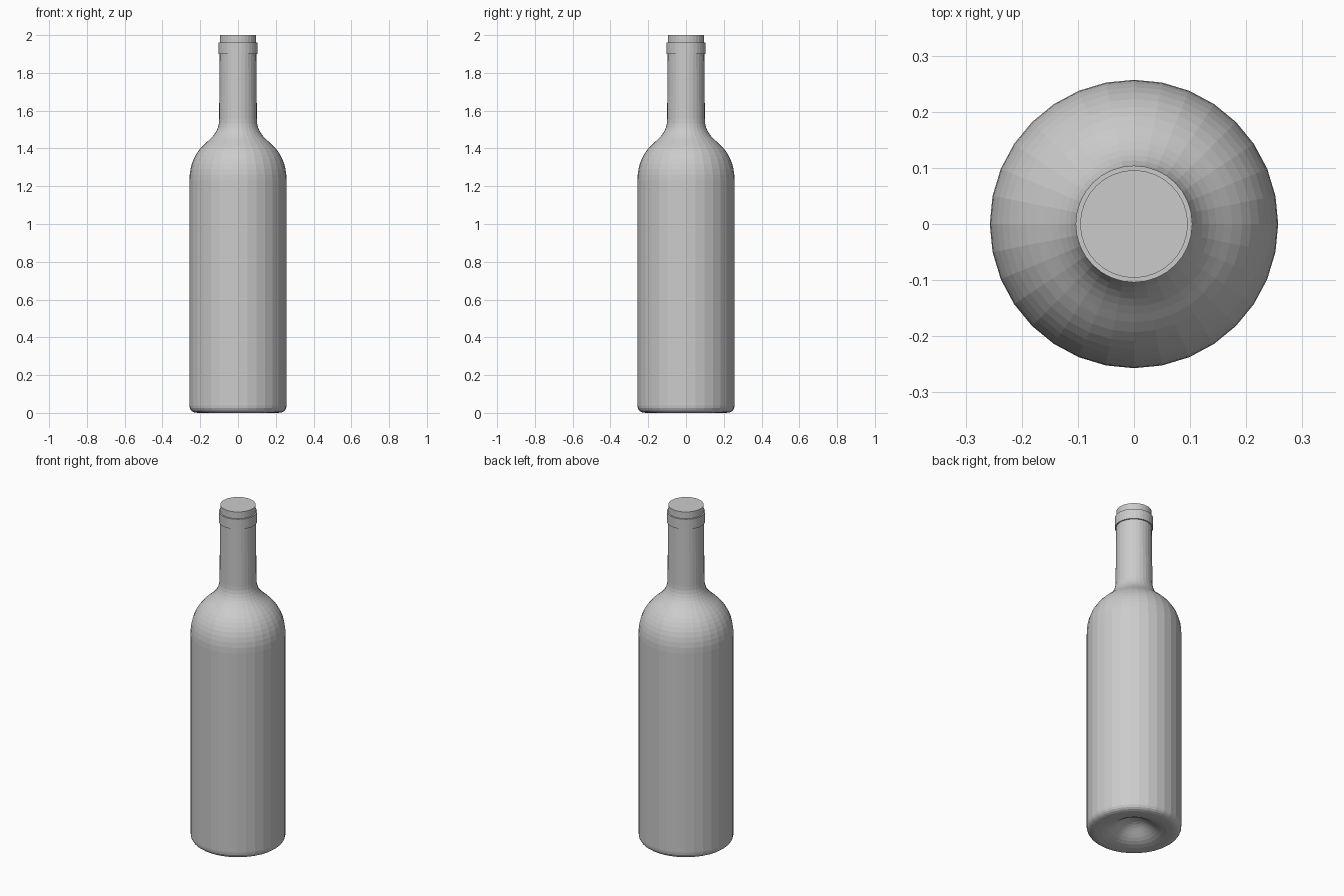
import bpy, bmesh, math
from mathutils import Vector
from mathutils.geometry import interpolate_bezier

if "Cube" in bpy.data.objects:
    bpy.data.objects.remove(bpy.data.objects["Cube"])

SIDES = 32


def curve(p0, h0, h1, p1, n=8):
    """Bezier points as (radius, height) pairs, without the first point."""
    pts = interpolate_bezier(*[Vector((r, 0, z)) for r, z in (p0, h0, h1, p1)], n + 1)
    return [(p.x, p.z) for p in pts][1:]


def lathe(name, profile):
    """Revolve a profile, whose ends lie on the axis, about z."""
    bm = bmesh.new()
    rings = []
    for r, z in profile:
        if r < 1e-5:
            rings.append([bm.verts.new((0, 0, z))] * SIDES)
        else:
            rings.append([bm.verts.new((r * math.cos(a), r * math.sin(a), z))
                          for a in (2 * math.pi * i / SIDES for i in range(SIDES))])
    for low, high in zip(rings, rings[1:]):
        for i in range(SIDES):
            j = (i + 1) % SIDES
            bm.faces.new(dict.fromkeys((low[i], low[j], high[j], high[i])))
    bmesh.ops.recalc_face_normals(bm, faces=bm.faces)
    mesh = bpy.data.meshes.new(name)
    bm.to_mesh(mesh)
    bm.free()
    obj = bpy.data.objects.new(name, mesh)
    bpy.context.collection.objects.link(obj)
    return obj


# Hollow punt under the base
profile = [(0, 0.08)]
profile += curve((0, 0.08), (0.09, 0.08), (0.09, 0.0), (0.21, 0.0), 10)
# Rounded heel
profile += curve((0.21, 0.0), (0.24, 0.0), (0.257, 0.012), (0.257, 0.04), 5)
# Straight body, then convex shoulder flowing into the neck
profile += [(0.257, 1.23)]
profile += curve((0.257, 1.23), (0.257, 1.32), (0.225, 1.38), (0.175, 1.425))
profile += curve((0.175, 1.425), (0.135, 1.46), (0.1, 1.49), (0.1, 1.555))
# Neck, collar ring and closed mouth
profile += [(0.097, 1.9), (0.104, 1.9), (0.104, 1.96), (0.096, 1.96), (0.096, 2.0), (0, 2.0)]

lathe("bottle", profile)
